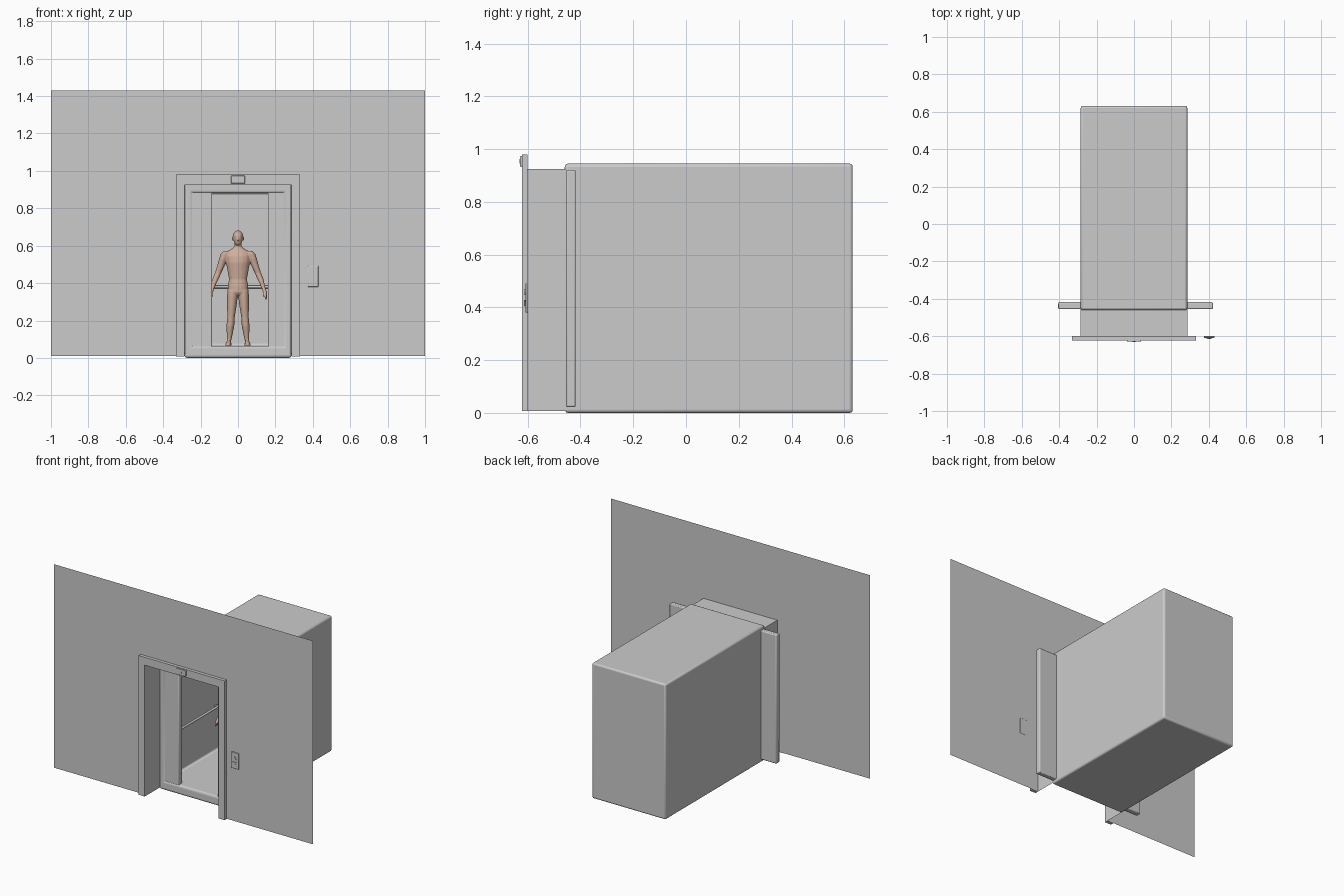
import bpy, bmesh, math
from mathutils import Vector

if "Cube" in bpy.data.objects:
    bpy.data.objects.remove(bpy.data.objects["Cube"])


def finish(bm, name, bevel=0.0, segments=3):
    bmesh.ops.recalc_face_normals(bm, faces=bm.faces)
    mesh = bpy.data.meshes.new(name)
    bm.to_mesh(mesh)
    bm.free()
    ob = bpy.data.objects.new(name, mesh)
    bpy.context.collection.objects.link(ob)
    if bevel:
        m = ob.modifiers.new("bevel", 'BEVEL')
        m.width, m.segments = bevel, segments
        smooth(ob)
    return ob


def smooth(ob):
    bpy.ops.object.select_all(action='DESELECT')
    bpy.context.view_layer.objects.active = ob
    ob.select_set(True)
    bpy.ops.object.shade_smooth_by_angle(angle=math.radians(40))


def box_bm(lo, hi):
    bm = bmesh.new()
    bmesh.ops.create_cube(bm, size=1)
    for v in bm.verts:
        v.co = [lo[i] + (v.co[i] + 0.5) * (hi[i] - lo[i]) for i in range(3)]
    return bm


def box(name, lo, hi, bevel=0.0, segments=2):
    return finish(box_bm(lo, hi), name, bevel, segments)


def plate(name, points, y0, depth=0.0):
    """Polygon in the xz plane, optionally extruded backwards."""
    bm = bmesh.new()
    f = bm.faces.new([bm.verts.new((x, y0, z)) for x, z in points])
    if depth:
        r = bmesh.ops.extrude_face_region(bm, geom=[f], use_keep_orig=True)
        bmesh.ops.translate(bm, vec=(0, depth, 0),
                            verts=[g for g in r['geom'] if isinstance(g, bmesh.types.BMVert)])
    return finish(bm, name)


def portal(outer_x, outer_z, inner_x, inner_z, base):
    return [(-outer_x, base), (-outer_x, outer_z), (outer_x, outer_z), (outer_x, base),
            (inner_x, base), (inner_x, inner_z), (-inner_x, inner_z), (-inner_x, base)]


# Wall with doorway, and the raised door frame
plate("wall", portal(1.0, 1.43, 0.285, 0.925, 0.01), -0.60)
plate("door_frame", portal(0.332, 0.98, 0.285, 0.925, 0.008), -0.622, 0.022)

# Doorway lining between the wall and the cabin, no floor
bm = bmesh.new()
rows = [[bm.verts.new((x, y, z)) for x, z in
         ((-0.285, 0.008), (-0.285, 0.925), (0.285, 0.925), (0.285, 0.008))]
        for y in (-0.60, -0.45)]
for i in range(3):
    bm.faces.new((rows[0][i], rows[0][i + 1], rows[1][i + 1], rows[1][i]))
finish(bm, "doorway_lining")

# Hollow cabin: front face inset, then pushed in
bm = box_bm((-0.285, -0.46, 0), (0.285, 0.632, 0.945))
bm.normal_update()
front = min(bm.faces, key=lambda f: f.calc_center_median().y)
bmesh.ops.inset_region(bm, faces=[front], thickness=0.04)
for v in front.verts:
    v.co.x = math.copysign(0.246, v.co.x)
    v.co.z = 0.065 if v.co.z < 0.5 else 0.882
r = bmesh.ops.extrude_face_region(bm, geom=[front])
bmesh.ops.delete(bm, geom=[front], context='FACES_ONLY') if front.is_valid else None
for g in r['geom']:
    if isinstance(g, bmesh.types.BMVert):
        g.co.y = 0.592
finish(bm, "cabin", 0.012)

# Sliding doors, half open
box("door_left", (-0.405, -0.455, 0.022), (-0.138, -0.418, 0.921), 0.006)
box("door_right", (0.160, -0.455, 0.022), (0.422, -0.418, 0.921), 0.006)

# Handrail round three walls with brackets
cu = bpy.data.curves.new("handrail", 'CURVE')
cu.dimensions = '3D'
cu.bevel_depth, cu.bevel_resolution, cu.use_fill_caps = 0.008, 3, True
path = [(-0.222, -0.36), (-0.222, 0.568), (0.222, 0.568), (0.222, -0.36)]
sp = cu.splines.new('POLY')
sp.points.add(len(path) - 1)
for p, (x, y) in zip(sp.points, path):
    p.co = (x, y, 0.38, 1)
bpy.context.collection.objects.link(bpy.data.objects.new("handrail", cu))
for s in (-1, 1):
    for y in (-0.3, 0.1, 0.5):
        box("rail_bracket", (s * 0.234 - 0.014, y - 0.006, 0.375), (s * 0.234 + 0.014, y + 0.006, 0.385))

# Floor indicator over the door
box("indicator", (-0.037, -0.629, 0.933), (0.037, -0.62, 0.974), 0.003)
plate("indicator_arrow", [(-0.009, 0.945), (0.009, 0.945), (0, 0.963)], -0.631, 0.004)

# Call plate with up and down buttons
box("call_plate", (0.373, -0.609, 0.38), (0.430, -0.599, 0.492), 0.003)
for s in (-1, 1):
    z = 0.437 + s * 0.018
    plate("call_button", [(0.388, z - s * 0.009), (0.415, z - s * 0.009), (0.4015, z + s * 0.013)],
          -0.614, 0.008)


# Standing figure: lofted elliptical sections fused by remeshing
def loft(bm, sections, n=16):
    rings = [[bm.verts.new((x + rx * math.cos(2 * math.pi * i / n),
                            y + ry * math.sin(2 * math.pi * i / n), z)) for i in range(n)]
             for x, y, z, rx, ry in sections]
    for a, b in zip(rings, rings[1:]):
        for i in range(n):
            bm.faces.new((a[i], a[(i + 1) % n], b[(i + 1) % n], b[i]))
    bm.faces.new(rings[0])
    bm.faces.new(rings[-1])


bm = bmesh.new()
# torso and neck
loft(bm, [(0, 0, .335, .030, .030), (0, 0, .35, .056, .040), (0, 0, .385, .055, .040),
          (0, 0, .42, .048, .034), (0, 0, .46, .055, .038), (0, 0, .51, .064, .044),
          (0, 0, .545, .068, .040), (0, .004, .57, .058, .030), (0, .006, .585, .032, .024),
          (0, .004, .597, .019, .019), (0, -.002, .625, .018, .019)])
# head
loft(bm, [(0, -.014, .603, .010, .014), (0, -.010, .613, .019, .026), (0, -.005, .632, .025, .034),
          (0, -.002, .652, .028, .037), (0, 0, .668, .024, .032), (0, 0, .677, .015, .020),
          (0, 0, .681, .006, .008)])
loft(bm, [(0, -.040, .626, .006, .007), (0, -.037, .642, .004, .005)], 8)
for s in (-1, 1):
    # ear
    loft(bm, [(s * .028, .004, .628, .004, .006), (s * .029, .005, .645, .005, .008)], 8)
    # leg
    loft(bm, [(s * .028, 0, .36, .028, .036), (s * .030, 0, .33, .029, .036),
              (s * .033, 0, .28, .026, .032), (s * .037, -.002, .22, .020, .023),
              (s * .041, .004, .17, .021, .026), (s * .045, .008, .12, .015, .018),
              (s * .048, .010, .09, .011, .014), (s * .048, .008, .07, .014, .020)])
    # foot
    loft(bm, [(s * .052, -.018, .066, .018, .046), (s * .051, -.014, .078, .015, .038),
              (s * .049, -.002, .092, .010, .018)])
    # arm
    loft(bm, [(s * .060, .004, .572, .016, .018), (s * .070, .004, .558, .022, .025),
              (s * .079, .004, .53, .022, .024), (s * .092, .006, .49, .020, .020),
              (s * .106, .008, .455, .017, .017), (s * .119, .004, .425, .017, .017),
              (s * .131, -.004, .39, .012, .013), (s * .138, -.010, .37, .010, .012),
              (s * .144, -.014, .352, .011, .018), (s * .148, -.018, .336, .008, .019)])
    # fingers and thumb
    for k in range(4):
        y = -.032 + k * .0095
        loft(bm, [(s * .147, y, .342, .006, .005), (s * .150, y - .002, .322, .0055, .0045),
                  (s * .148, y - .004, .311, .004, .004)], 8)
    loft(bm, [(s * .139, -.022, .358, .006, .006), (s * .136, -.034, .336, .005, .005),
              (s * .136, -.036, .327, .004, .004)], 8)

figure = finish(bm, "standing_figure")
rm = figure.modifiers.new("fuse", 'REMESH')
rm.mode, rm.voxel_size, rm.use_smooth_shade = 'VOXEL', 0.0035, True
sm = figure.modifiers.new("soften", 'SMOOTH')
sm.factor, sm.iterations = 0.5, 5
skin = bpy.data.materials.new("skin")
skin.diffuse_color = (0.62, 0.42, 0.32, 1)
skin.use_nodes = True
skin.node_tree.nodes["Principled BSDF"].inputs["Base Color"].default_value = skin.diffuse_color
figure.data.materials.append(skin)
